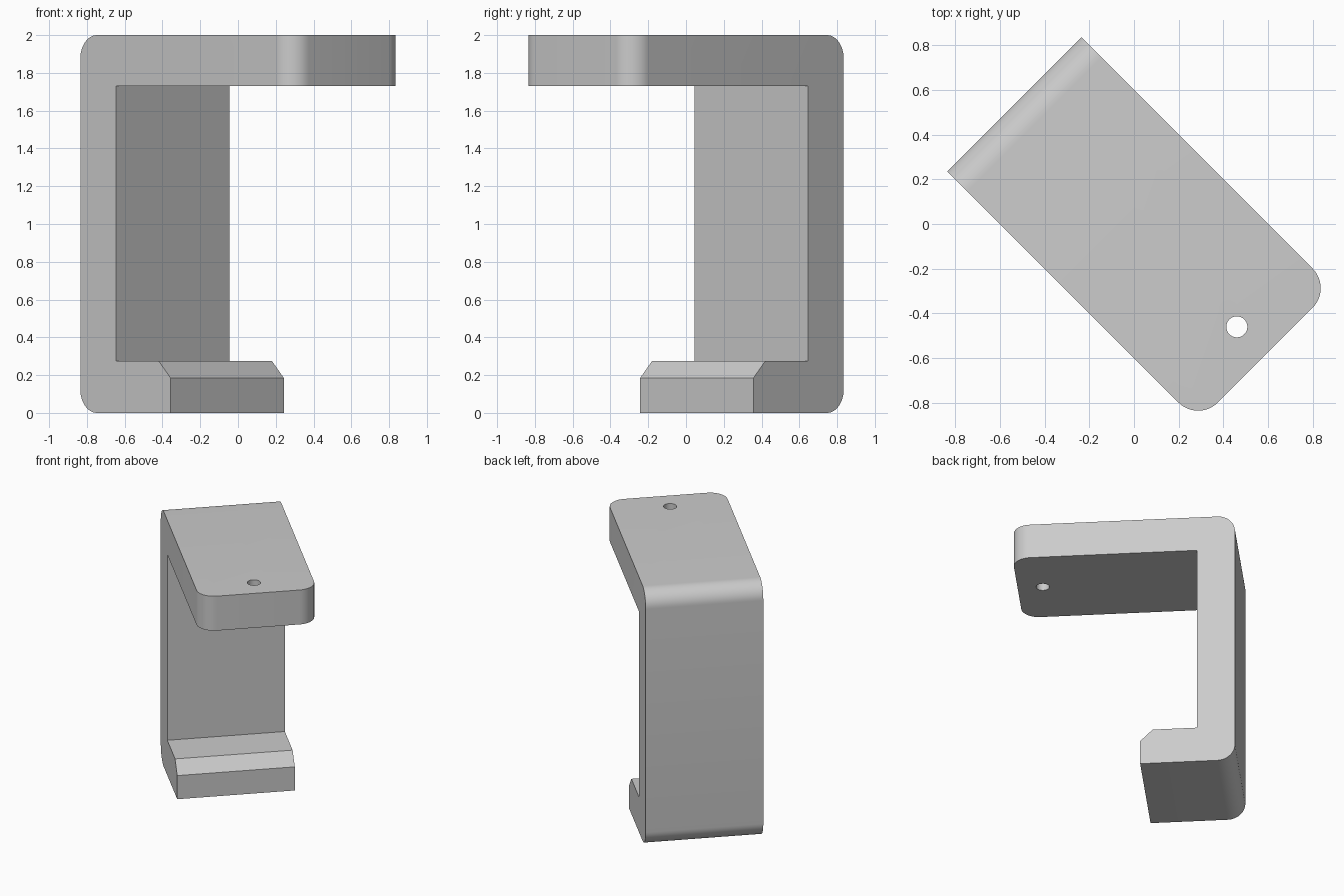
import bpy, bmesh
from math import pi, radians
from mathutils import Matrix

if "Cube" in bpy.data.objects:
    bpy.data.objects.remove(bpy.data.objects["Cube"])

HALF_W = 0.424
BACK, INNER, FRONT = -0.757, -0.488, 0.83
R = 0.125

# Side profile of the C-shaped bracket (length, height)
profile = [(BACK, 0), (-0.081, 0), (-0.081, 0.185), (-0.17, 0.275),
           (INNER, 0.275), (INNER, 1.73), (FRONT, 1.73), (FRONT, 2), (BACK, 2)]

bm = bmesh.new()
face = bm.faces.new([bm.verts.new((u, -HALF_W, z)) for u, z in profile])
ext = bmesh.ops.extrude_face_region(bm, geom=[face])
new_verts = [g for g in ext["geom"] if isinstance(g, bmesh.types.BMVert)]
bmesh.ops.translate(bm, verts=new_verts, vec=(0, 2 * HALF_W, 0))
bmesh.ops.recalc_face_normals(bm, faces=bm.faces)


# Round the two back bends and the two corners at the tip of the top arm
def rounded(e):
    a, b = (v.co for v in e.verts)
    back_bend = all(abs(p.x - BACK) < 1e-4 for p in (a, b)) and abs(a.z - b.z) < 1e-4
    arm_corner = (all(abs(p.x - FRONT) < 1e-4 for p in (a, b))
                  and abs(a.y - b.y) < 1e-4)
    return back_bend or arm_corner


bmesh.ops.bevel(bm, geom=[e for e in bm.edges if rounded(e)], offset=R,
                segments=12, profile=0.5, affect='EDGES', clamp_overlap=True)
mesh = bpy.data.meshes.new("bracket")
bm.to_mesh(mesh)
bm.free()
bracket = bpy.data.objects.new("bracket", mesh)
bpy.context.collection.objects.link(bracket)
bracket.matrix_world = Matrix.Rotation(-pi / 4, 4, 'Z')

# Screw hole through the top arm
bpy.ops.mesh.primitive_cylinder_add(vertices=32, radius=0.047, depth=0.6,
                                    location=(0.46, -0.46, 1.865))
cutter = bpy.context.object
cutter.name = "hole_cutter"
cutter.hide_render = True
cutter.hide_set(True)

cut = bracket.modifiers.new("screw_hole", 'BOOLEAN')
cut.object = cutter
cut.operation = 'DIFFERENCE'
cut.solver = 'EXACT'
bpy.context.view_layer.objects.active = bracket
bracket.select_set(True)
bpy.ops.object.modifier_apply(modifier=cut.name)
bpy.data.objects.remove(cutter)

bpy.ops.object.shade_smooth_by_angle(angle=radians(30))
